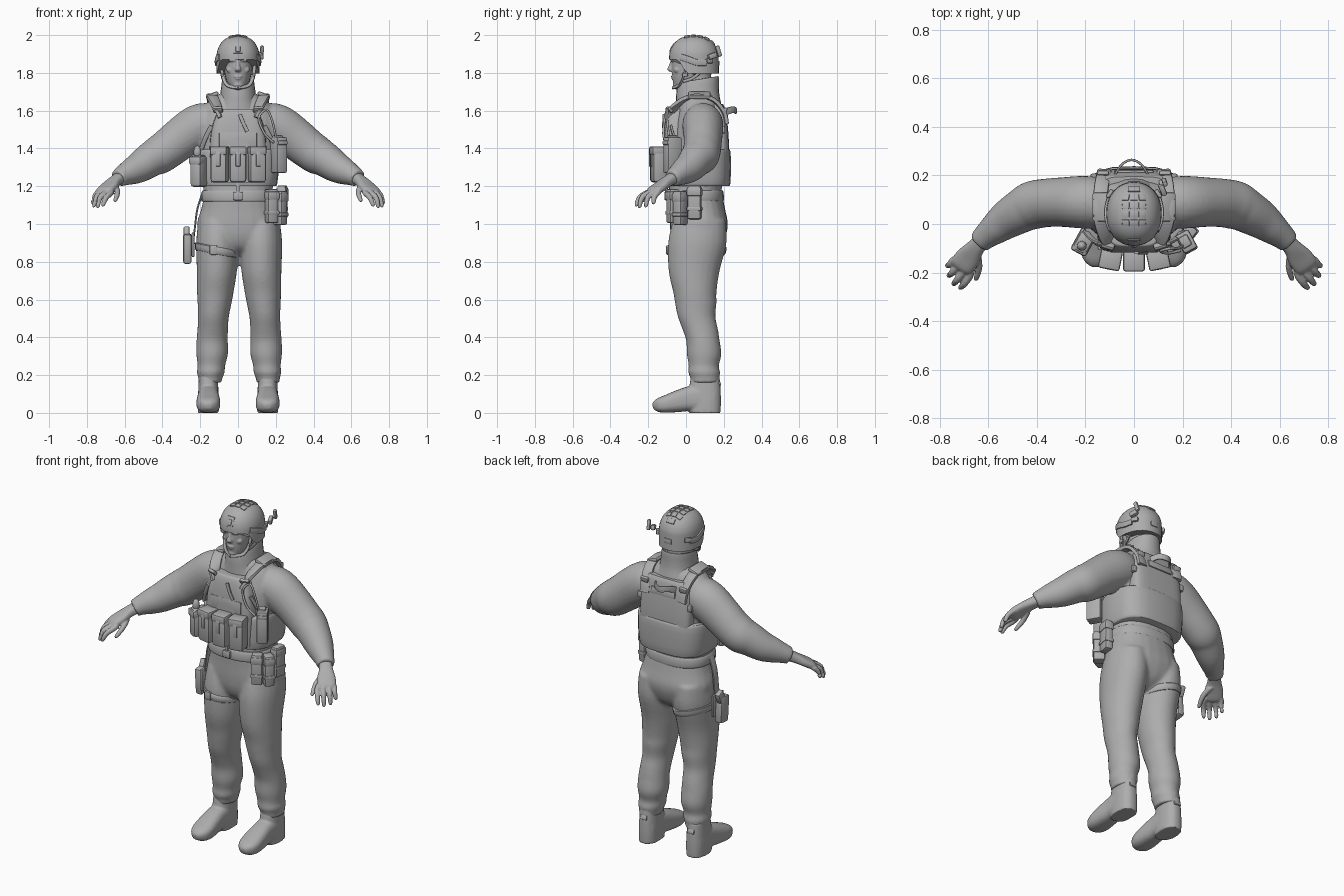
import bpy, bmesh, math
from mathutils import Vector, Euler, Matrix

MAT = bpy.data.materials.new("plain_grey")
MAT.diffuse_color = (0.42, 0.42, 0.42, 1)


def finish(name, bm):
    bmesh.ops.recalc_face_normals(bm, faces=bm.faces[:])
    me = bpy.data.meshes.new(name)
    bm.to_mesh(me)
    bm.free()
    me.materials.append(MAT)
    ob = bpy.data.objects.new(name, me)
    bpy.context.collection.objects.link(ob)
    return ob


def box(name, loc, size, rot=(0, 0, 0), bev=0.008):
    bm = bmesh.new()
    bmesh.ops.create_cube(bm, size=1)
    bmesh.ops.scale(bm, vec=size, verts=bm.verts)
    bmesh.ops.bevel(bm, geom=bm.edges[:], offset=min(bev, min(size) * 0.4), segments=2,
                    profile=0.5, affect='EDGES')
    bmesh.ops.rotate(bm, matrix=Euler(rot).to_matrix(), verts=bm.verts)
    bmesh.ops.translate(bm, vec=loc, verts=bm.verts)
    return finish(name, bm)


def ball(name, loc, size):
    bm = bmesh.new()
    bmesh.ops.create_uvsphere(bm, u_segments=16, v_segments=10, radius=1)
    bmesh.ops.scale(bm, vec=size, verts=bm.verts)
    bmesh.ops.translate(bm, vec=loc, verts=bm.verts)
    return finish(name, bm)


def loft(name, rows, ref=None, k=24, n=2.0, sub=4, warp=None):
    """Smooth skin over rows (x, y, z, half_width, half_depth); flat rings, or along a path if ref is set."""
    fine = []
    for i in range(len(rows) - 1):
        p0, p1, p2, p3 = (rows[max(0, min(len(rows) - 1, j))] for j in range(i - 1, i + 3))
        for s in range(sub):
            t = s / sub
            fine.append([0.5 * (2 * b + (c - a) * t + (2 * a - 5 * b + 4 * c - d) * t * t
                                + (3 * b - a - 3 * c + d) * t ** 3) for a, b, c, d in zip(p0, p1, p2, p3)])
    fine.append(list(rows[-1]))
    bm = bmesh.new()
    rings = []
    for i, r in enumerate(fine):
        c, u, v = Vector(r[:3]), Vector((1, 0, 0)), Vector((0, 1, 0))
        if ref:
            t = Vector(fine[min(i + 1, len(fine) - 1)][:3]) - Vector(fine[max(i - 1, 0)][:3])
            u = t.cross(Vector(ref)).normalized()
            v = u.cross(t).normalized()
        ring = []
        for j in range(k):
            th = 2 * math.pi * j / k
            co, si = math.cos(th), math.sin(th)
            p = c + u * r[3] * math.copysign(abs(co) ** (2 / n), co) + v * r[4] * math.copysign(abs(si) ** (2 / n), si)
            ring.append(bm.verts.new(warp(p) if warp else p))
        rings.append(ring)
    for a, b in zip(rings, rings[1:]):
        for j in range(k):
            bm.faces.new((a[j], a[(j + 1) % k], b[(j + 1) % k], b[j]))
    bm.faces.new(rings[0])
    bm.faces.new(rings[-1])
    return finish(name, bm)


def strap(name, pts, w, t, ref=(0, 0, 1), n=4):
    return loft(name, [(*p, w, t) for p in pts], ref, 12, n)


def fuse(name, parts, voxel=0.009, smooth=6):
    """Blend overlapping parts into one soft skin."""
    bm = bmesh.new()
    for p in parts:
        bm.from_mesh(p.data)
        bpy.data.objects.remove(p)
    ob = finish(name, bm)
    re = ob.modifiers.new("blend", 'REMESH')
    re.mode, re.voxel_size, re.use_smooth_shade = 'VOXEL', voxel, True
    sm = ob.modifiers.new("soften", 'SMOOTH')
    sm.factor, sm.iterations = 0.5, smooth
    return ob


# Clothed body pieces, fused with the limbs below
shirt = [loft("shirt", [(0, .05, 1.12, .185, .14), (0, .05, 1.2, .185, .14), (0, .06, 1.35, .2, .14),
                        (0, .065, 1.5, .21, .135), (0, .07, 1.6, .19, .115), (0, .07, 1.655, .145, .1),
                        (0, .065, 1.7, .08, .08)], n=2.4)]
pants = [loft("hips", [(.005, .05, 1.17, .18, .14), (.005, .06, 1.08, .2, .147), (.005, .068, 1.0, .222, .154),
                       (.005, .065, .93, .2, .143), (.005, .062, .875, .12, .115), (.005, .06, .835, .04, .06)], n=2.3)]
loft("belt", [(0, .048, 1.12, .192, .15), (0, .048, 1.13, .196, .153), (0, .048, 1.165, .194, .151),
              (0, .048, 1.178, .187, .146)], n=2.4, sub=2)
box("belt_buckle", (0, -.105, 1.148), (.05, .02, .045))
box("fly_tab", (0, -.103, 1.185), (.018, .015, .09))

for s in (-1, 1):
    side = "left" if s > 0 else "right"
    m = lambda rows: [(s * r[0], *r[1:]) for r in rows]
    # Trousers with folds at the knee and above the cuff
    leg = [(.115, .07, 1.02, .1, .14), (.116, .06, .9, .112, .155), (.118, .043, .75, .106, .135),
           (.126, .047, .64, .097, .115), (.13, .052, .58, .09, .11), (.136, .056, .51, .082, .1),
           (.14, .076, .44, .081, .094), (.143, .09, .38, .083, .089), (.143, .096, .31, .084, .092),
           (.147, .094, .25, .073, .08), (.15, .096, .215, .074, .085), (.152, .1, .185, .064, .077),
           (.154, .101, .16, .062, .078)]
    pants.append(loft(side + "_trouser_leg", [(s * r[0] + .006, *r[1:]) for r in leg]))
    # Boots
    bx = s * .157
    fuse(side + "_boot", [
        loft("shaft", [(bx, .102, .2, .05, .075), (bx, .1, .13, .053, .083), (bx, .1, .06, .056, .085),
                       (bx, .1, .0, .055, .083)], n=2.4),
        loft("foot", [(bx, .15, .07, .05, .07), (bx, .08, .077, .055, .077), (bx, .02, .075, .056, .066),
                      (bx, -.04, .062, .061, .058), (bx, -.1, .048, .063, .048), (bx, -.14, .041, .054, .039),
                      (bx, -.163, .037, .036, .028), (bx, -.176, .034, .016, .014)], (0, 0, 1), n=2.7)], .006, 3)
    box(side + "_cuff_tab", (bx, .178, .155), (.045, .012, .025), (.3, 0, 0))
    # Sleeves with a bend at the elbow
    shirt.append(loft(side + "_sleeve", m([
        (.1, .085, 1.55, .08, .085), (.16, .088, 1.535, .105, .11), (.22, .09, 1.51, .108, .118),
        (.3, .09, 1.455, .102, .112), (.37, .086, 1.4, .1, .106), (.42, .076, 1.365, .1, .103), (.46, .056, 1.343, .092, .094),
        (.52, .02, 1.302, .081, .083), (.57, -.018, 1.276, .067, .07), (.61, -.05, 1.256, .054, .055),
        (.635, -.075, 1.24, .048, .047)]), (0, 0, 1)))
    # Hands
    hand = [loft("palm", m([(.61, -.05, 1.255, .036, .033), (.65, -.095, 1.228, .037, .028),
                            (.68, -.135, 1.2, .05, .025), (.707, -.17, 1.175, .051, .023),
                            (.718, -.185, 1.163, .038, .014)]), (0, 0, 1), n=2.5)]
    tips = [((.672, -.2, 1.168), (.698, -.245, 1.14), (.715, -.262, 1.1)),
            ((.7, -.192, 1.168), (.73, -.232, 1.14), (.742, -.246, 1.093)),
            ((.723, -.172, 1.168), (.75, -.202, 1.14), (.762, -.212, 1.096)),
            ((.735, -.145, 1.172), (.757, -.166, 1.146), (.768, -.172, 1.112)),
            ((.652, -.12, 1.2), (.638, -.175, 1.165), (.65, -.225, 1.125))]
    for a, b, c in tips:
        hand.append(loft("finger", m([(.685, -.14, 1.192, .014, .014), (*a, .0165, .0155), (*b, .0145, .0145),
                                      (*c, .0105, .0105), (c[0], c[1], c[2] - .006, .004, .004)]), (.3, .2, 1), k=10, sub=3))
    fuse(side + "_hand", hand, .004, 2)

fuse("shirt", shirt)
fuse("trousers", pants, .009, 9)

# Head and collar
loft("neck", [(0, .05, 1.6, .075, .08), (0, .055, 1.7, .066, .075), (0, .06, 1.82, .064, .075)])
loft("collar", [(0, .066, 1.615, .12, .12), (0, .062, 1.66, .1, .115), (0, .061, 1.7, .092, .113),
                (0, .064, 1.745, .086, .11), (0, .066, 1.762, .08, .104), (0, .066, 1.74, .068, .085)],
     n=2.2, warp=lambda p: Vector((p.x, p.y, p.z + .16 * (p.y - .04))))
face = [loft("head", [(0, -.02, 1.708, .018, .025), (0, -.01, 1.718, .036, .05), (0, .01, 1.742, .054, .077),
                      (0, .027, 1.78, .068, .1), (0, .033, 1.83, .076, .11), (0, .037, 1.865, .078, .114),
                      (0, .04, 1.9, .08, .119), (0, .04, 1.94, .06, .09)], n=2.2),
        loft("nose", [(0, -.07, 1.862, .01, .012), (0, -.077, 1.84, .011, .014), (0, -.082, 1.818, .017, .017),
                      (0, -.075, 1.806, .013, .01)], k=12),
        box("brow", (0, -.071, 1.868), (.096, .02, .018), bev=.007),
        ball("upper_lip", (0, -.069, 1.781), (.024, .011, .006)),
        ball("lower_lip", (0, -.066, 1.769), (.02, .011, .006)),
        ball("chin", (0, -.053, 1.736), (.026, .018, .018))]
for s in (-1, 1):
    face += [ball("cheek", (s * .042, -.047, 1.816), (.02, .018, .018)),
             ball("ear", (s * .078, .045, 1.825), (.012, .022, .034))]
fuse("head", face, .004, 3)

# Helmet shell, raised over the face and lower over the ears
HC, HR, HP = Vector((0, .042, 1.868)), Vector((.115, .132, .13)), 2.3


def rim(p):
    if p.z < 1.9:
        f = max(0, min(1, (p.y + .05) / .06))
        p.z -= .08 * f * f * (3 - 2 * f) * min(1, (1.9 - p.z) / .03)
    return p


arc = [math.radians(a) for a in (1, 8, 16, 28, 42, 56, 70, 81, 88.5)]
loft("helmet", [(0, HC.y, HC.z + HR.z * math.sin(a) ** (2 / HP), HR.x * math.cos(a) ** (2 / HP),
                 HR.y * math.cos(a) ** (2 / HP)) for a in arc], n=2.15, k=32, sub=3, warp=rim)


def on_helmet(name, x, y, size):
    dx, dy = x / HR.x, (y - HC.y) / HR.y
    r = math.hypot(dx, dy)
    dz = (1 - r ** HP) ** (1 / HP)
    slope = dz ** (HP - 1)
    g = r ** (HP - 2) if r > 0 else 0
    nrm = Vector((g * dx / HR.x, g * dy / HR.y, slope / HR.z)).normalized()
    ax = Vector((0, 1, 0)).cross(nrm).normalized()
    rot = Matrix((ax, nrm.cross(ax), nrm)).transposed().to_euler()
    return box(name, HC + Vector((x, y - HC.y, dz * HR.z)), size, rot, .003)


box("helmet_front_mount", (0, -.071, 1.928), (.05, .016, .06), (-.4, 0, 0))
box("helmet_mount_plate", (0, -.078, 1.926), (.026, .012, .035), (-.4, 0, 0))
for y in (.005, .04, .075, .11):
    for x in (-.034, 0, .034):
        on_helmet("helmet_pad", x, y, (.03, .028, .008))
on_helmet("helmet_rear_pad", 0, .143, (.05, .03, .008))
for s in (-1, 1):
    strap("helmet_rail", [(s * .098, -.03, 1.885), (s * .113, .01, 1.872), (s * .117, .06, 1.855),
                          (s * .106, .11, 1.855)], .006, .017)
    strap("chin_strap", [(s * .088, .0, 1.85), (s * .082, -.01, 1.79), (s * .058, -.035, 1.735),
                         (s * .0, -.07, 1.722)], .009, .005, (0, -1, .3))
    strap("rear_chin_strap", [(s * .09, .09, 1.82), (s * .084, .04, 1.775), (s * .07, -.015, 1.755)], .008, .005, (s, 0, 0))
    box("strap_joint", (s * .084, -.005, 1.79), (.014, .03, .02))
    box("helmet_clamp", (s * .1, .125, 1.865), (.018, .04, .028), (0, 0, s * .6))
box("helmet_light", (.118, .14, 1.89), (.024, .05, .03), (.3, 0, .4))
box("helmet_light_head", (.126, .172, 1.915), (.02, .024, .06), (.3, 0, .3))
box("helmet_rear_dial", (0, .17, 1.85), (.05, .014, .03))

# Plate vest
loft("vest_waist_band", [(0, .065, 1.2, .2, .163), (0, .065, 1.215, .208, .17), (0, .066, 1.3, .217, .172),
                         (0, .066, 1.38, .217, .17), (0, .066, 1.395, .212, .164)], n=3.0, sub=2)
loft("vest_front_panel", [(0, -.045, 1.22, .145, .07), (0, -.05, 1.4, .15, .068), (0, -.047, 1.5, .14, .068),
                          (0, -.04, 1.57, .118, .065), (0, -.035, 1.605, .1, .058), (0, -.035, 1.61, .09, .045)], n=4)
loft("vest_back_panel", [(0, .168, 1.21, .155, .056), (0, .172, 1.4, .165, .056), (0, .165, 1.53, .16, .055),
                         (0, .155, 1.61, .14, .052), (0, .15, 1.635, .125, .045)], n=4)
box("vest_front_flap", (0, -.112, 1.44), (.2, .01, .09))
box("vest_back_label_plate", (0, .217, 1.56), (.16, .012, .04), (.12, 0, 0))
strap("drag_handle", [(-.08, .2, 1.59), (-.05, .245, 1.605), (-.01, .264, 1.6), (.03, .245, 1.605), (.06, .2, 1.59)], .005, .018)
for s in (-1, 1):
    strap("vest_shoulder_strap", [(s * .09, -.085, 1.56), (s * .112, -.06, 1.62), (s * .135, .01, 1.67),
                                  (s * .138, .08, 1.678), (s * .135, .15, 1.655), (s * .125, .2, 1.59),
                                  (s * .122, .215, 1.53)], .03, .012, (0, .2, 1))
    box("shoulder_pad", (s * .137, .07, 1.682), (.07, .12, .022), (0, s * .35, 0), .01)
    box("strap_buckle", (s * .107, -.088, 1.605), (.055, .02, .035), (.7, 0, s * .3))
    box("rear_strap_buckle", (s * .128, .207, 1.6), (.05, .02, .035), (-.3, 0, 0))
    box("vest_side_clip", (s * .165, .19, 1.5), (.03, .035, .04))
    strap("vest_side_strap", [(s * .14, -.08, 1.52), (s * .175, -.06, 1.45), (s * .2, -.03, 1.38)], .012, .006, (0, 1, 0))

# Chest pouches with lids and pull tabs
for x in (-.097, 0, .1):
    r = x * 2.0
    y = -.15 + abs(x) * .08
    box("chest_pouch", (x, y, 1.315), (.088, .08, .19), (0, 0, r), .016)
    box("pouch_lid", (x, y - .003, 1.388), (.09, .085, .046), (0, 0, r), .01)
    box("pouch_tab", (x + math.sin(r) * .042, y - .042 * math.cos(r), 1.345), (.024, .008, .08), (0, 0, r), .003)

# Side pouches
box("radio_pouch", (.215, -.072, 1.365), (.062, .085, .19), (0, 0, .5), .01)
box("radio", (.21, -.072, 1.45), (.042, .05, .04), (0, 0, .5))
box("radio_lid", (.22, -.078, 1.43), (.058, .08, .025), (0, 0, .5))
box("medical_pouch", (-.205, -.072, 1.28), (.068, .1, .17), (0, 0, -.5), .02)
box("medical_pouch_lid", (-.207, -.074, 1.335), (.072, .104, .045), (0, 0, -.5), .012)
ball("small_canister", (-.215, -.09, 1.38), (.02, .02, .035))
strap("radio_cable", [(.2, -.09, 1.46), (.18, -.1, 1.55), (.15, -.1, 1.605), (.11, -.112, 1.56), (.14, -.12, 1.48),
                      (.19, -.11, 1.43)], .006, .006, (0, 1, 0), 2)
strap("chest_cord", [(.01, -.118, 1.58), (.03, -.121, 1.53), (.05, -.12, 1.49)], .01, .005, (0, 1, 0))

# Belt pouches on the left hip
for x, y, z, w, d, r in ((.178, -.07, 1.095, .06, .055, .4), (.222, -.03, 1.085, .055, .065, .9), (.235, .045, 1.115, .07, .045, 1.4)):
    box("belt_pouch", (x, y, z), (w, d, .18), (0, 0, r), .01)
    box("belt_pouch_lid", (x, y, z + .055), (w + .008, d + .008, .045), (0, 0, r))
    box("belt_pouch_band", (x, y, z - .035), (w + .006, d + .006, .02), (0, 0, r), .004)

# Thigh holster on the right leg
box("holster", (-.268, .04, .87), (.045, .075, .155), (.08, 0, 0), .012)
box("holster_muzzle", (-.268, .035, .82), (.04, .055, .06), (.08, 0, 0), .01)
box("pistol_grip", (-.272, .065, .95), (.032, .05, .065), (-.4, 0, 0), .008)
box("holster_plate", (-.238, .04, .89), (.014, .1, .13))
strap("holster_hanger", [(-.186, .03, 1.17), (-.215, .035, 1.08), (-.226, .038, 1.0), (-.236, .04, .92)], .022, .005, (1, 0, 0))
loft("thigh_strap", [(-.112, .055, .84, .108, .148), (-.112, .055, .844, .115, .155), (-.112, .057, .875, .117, .158),
                     (-.112, .057, .88, .11, .15)], n=2, sub=2, warp=lambda p: Vector((p.x, p.y, p.z - .2 * (p.x + .112))))
box("thigh_buckle", (-.13, -.098, .862), (.04, .016, .05))

# Smooth shading with crisp hard edges
bpy.ops.object.select_all(action='SELECT')
bpy.context.view_layer.objects.active = bpy.context.selected_objects[0]
bpy.ops.object.shade_smooth_by_angle(angle=math.radians(40))
